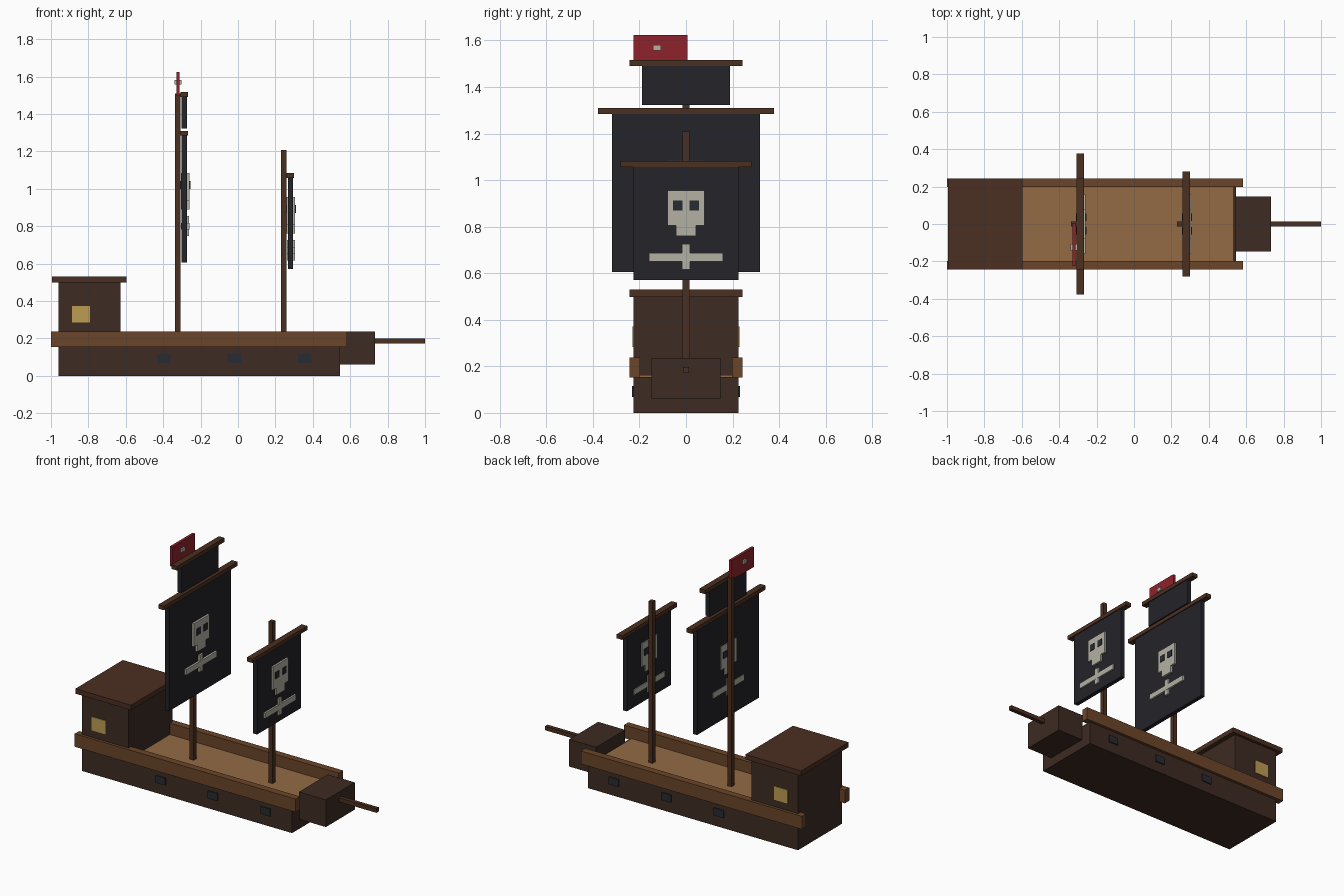
import bpy

if "Cube" in bpy.data.objects:
    bpy.data.objects.remove(bpy.data.objects["Cube"])


def material(name, hex_color):
    def linear(i):
        c = int(hex_color[i:i + 2], 16) / 255
        return c / 12.92 if c < 0.04045 else ((c + 0.055) / 1.055) ** 2.4
    m = bpy.data.materials.new(name)
    m.diffuse_color = (linear(0), linear(2), linear(4), 1)
    m.use_nodes = True
    m.node_tree.nodes["Principled BSDF"].inputs["Base Color"].default_value = m.diffuse_color
    return m


HULL = material("dark_timber", "3d2b22")
RAIL = material("rail_timber", "6b4529")
DECK = material("deck_timber", "946b45")
ROOF = material("roof_timber", "4b2f22")
MAST = material("mast_timber", "4b2f20")
SAIL = material("black_cloth", "232329")
BONE = material("bone", "b4b1a3")
FLAG = material("red_cloth", "8f222b")
GLASS = material("lit_window", "bd9c52")
PORT = material("gun_port", "272b31")


def box(name, x, y, z, mat):
    """Box from (min, max) ranges on each axis."""
    bpy.ops.mesh.primitive_cube_add(
        size=1, location=[(r[0] + r[1]) / 2 for r in (x, y, z)])
    ob = bpy.context.object
    ob.name = name
    ob.scale = [r[1] - r[0] for r in (x, y, z)]
    bpy.ops.object.transform_apply(location=False, rotation=False, scale=True)
    ob.data.materials.append(mat)
    return ob


def wide(name, x, half, z, mat):
    return box(name, x, (-half, half), z, mat)


# Hull, deck, bow and bowsprit
wide("hull", (-0.96, 0.545), 0.225, (0, 0.155), HULL)
wide("deck", (-0.955, 0.53), 0.205, (0.15, 0.163), DECK)
wide("bow", (0.54, 0.733), 0.148, (0.06, 0.236), HULL)
wide("bowsprit", (0.70, 1.0), 0.013, (0.172, 0.198), MAST)

# Stern cabin
wide("cabin", (-0.96, -0.627), 0.225, (0.15, 0.50), HULL)
wide("cabin_roof", (-0.995, -0.596), 0.243, (0.498, 0.53), ROOF)

# Rails, windows and gun ports on both sides
for side, s in (("left", 1), ("right", -1)):
    def span(a, b):
        return tuple(sorted((a * s, b * s)))
    box(f"rail_{side}", (-1.0, 0.583), span(0.198, 0.243), (0.153, 0.237), RAIL)
    box(f"window_{side}", (-0.888, -0.79), span(0.215, 0.23), (0.284, 0.372), GLASS)
    for i, x in enumerate((-0.395, -0.02, 0.357)):
        box(f"gun_port_{side}_{i}", (x - 0.035, x + 0.035), span(0.21, 0.232),
            (0.068, 0.116), PORT)


def rigged_sail(name, x, half_sail, half_yard, bottom, top):
    """Square sail hanging under its yard."""
    wide(f"{name}_sail", (x - 0.014, x + 0.014), half_sail, (bottom, top), SAIL)
    wide(f"{name}_yard", (x - 0.02, x + 0.02), half_yard, (top - 0.002, top + 0.024), MAST)


def skull(name, x, z):
    """Skull and crossed bones showing on both sides; z is the top of the head."""
    def part(n, half, hi, lo, thick=0.023, mat=BONE, y=0):
        box(f"{name}_{n}", (x - thick, x + thick), (y - half, y + half),
            (z - lo, z - hi), mat)
    part("head", 0.079, 0, 0.15)
    part("jaw", 0.043, 0.15, 0.195)
    for n, y in (("eye_left", 0.036), ("eye_right", -0.036)):
        part(n, 0.02, 0.043, 0.086, 0.027, PORT, y)
    part("bone_upright", 0.017, 0.23, 0.338, 0.021)
    part("bone_across", 0.159, 0.268, 0.304, 0.022)


# Masts
wide("main_mast", (-0.336, -0.307), 0.0145, (0.155, 1.51), MAST)
wide("fore_mast", (0.23, 0.258), 0.0145, (0.155, 1.208), MAST)

# Sails with emblems
rigged_sail("main", -0.287, 0.318, 0.377, 0.605, 1.286)
rigged_sail("top", -0.287, 0.188, 0.243, 1.322, 1.492)
rigged_sail("fore", 0.28, 0.225, 0.281, 0.571, 1.059)
skull("main_emblem", -0.282, 1.085)
skull("fore_emblem", 0.283, 0.955)

# Flag
box("flag", (-0.33, -0.312), (-0.225, 0.006), (1.495, 1.623), FLAG)
box("flag_patch", (-0.339, -0.303), (-0.141, -0.107), (1.557, 1.581), BONE)
